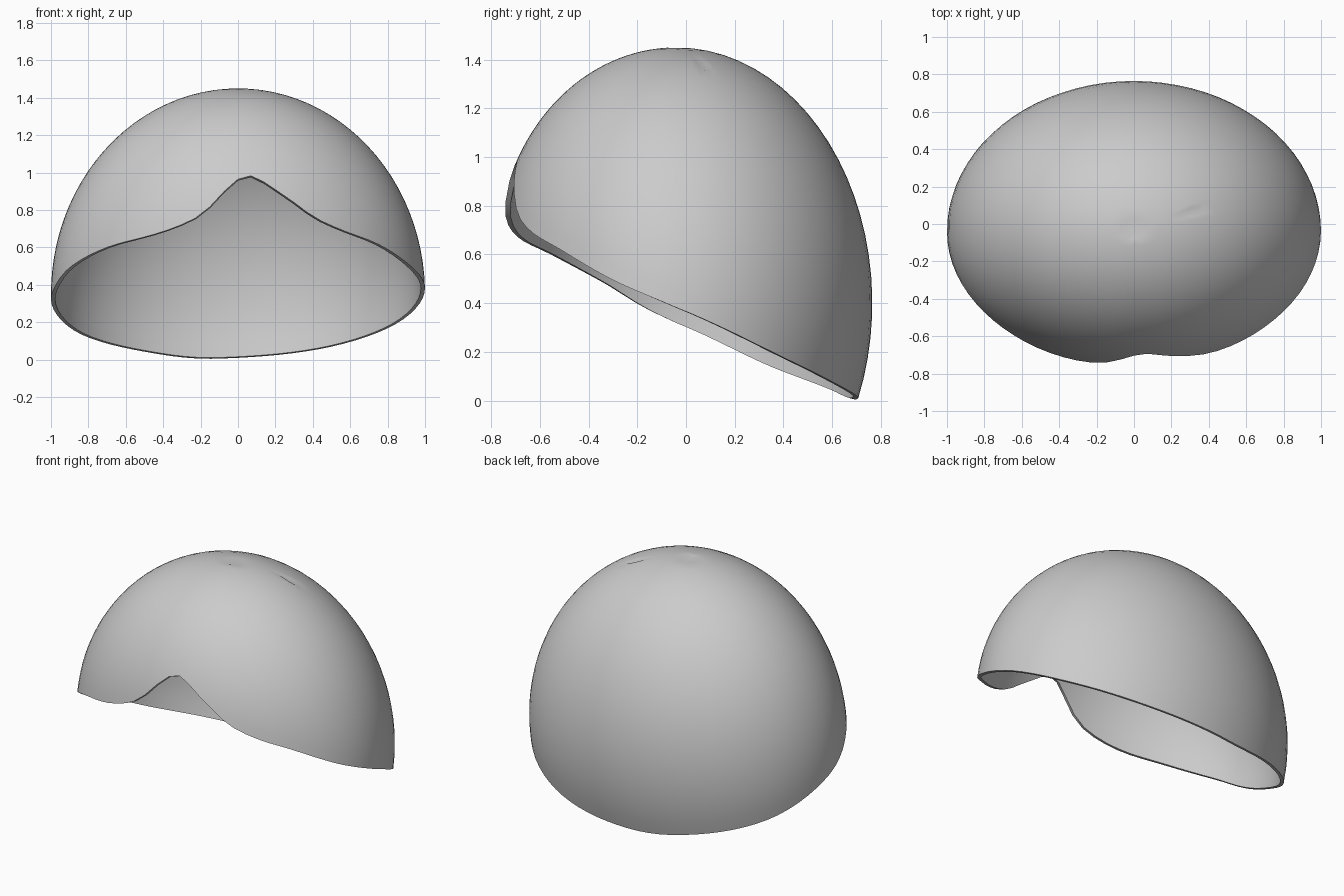
import bpy, bmesh, math
from mathutils import Vector

if "Cube" in bpy.data.objects:
    bpy.data.objects.remove(bpy.data.objects["Cube"])

# Rim height (angle in degrees around the dome, z); -90 is the front
RIM = [(-86, .985), (-75, .88), (-65, .76), (-55, .69), (-41, .62), (-20, .49), (3, .365),
       (36, .165), (65, .05), (97, .005), (115, .025), (148, .13), (175, .29),
       (190, .38), (205, .49), (225, .60), (242, .665), (252, .72), (259, .785), (268, .94)]
KNOTS = [(a - 360, z) for a, z in RIM[-3:]] + RIM + [(a + 360, z) for a, z in RIM[:3]]


def rim_z(a):
    """Smooth periodic curve through the rim heights."""
    for i in range(1, len(KNOTS) - 2):
        (a0, z0), (a1, z1), (a2, z2), (a3, z3) = KNOTS[i - 1:i + 3]
        if a1 <= a <= a2:
            h, t = a2 - a1, (a - a1) / (a2 - a1)
            m1, m2 = (z2 - z0) / (a2 - a0) * h, (z3 - z1) / (a3 - a1) * h
            return ((2*t**3 - 3*t*t + 1) * z1 + (t**3 - 2*t*t + t) * m1
                    + (3*t*t - 2*t**3) * z2 + (t**3 - t*t) * m2)


TOP, CENTRE_Y = 1.45, -0.04


def dome_point(a, f):
    """Point on the dome: f = 0 at the rim, 1 at the crown."""
    c, s = math.cos(math.radians(a)), math.sin(math.radians(a))
    depth = .805 if s > 0 else .735
    widest = .35 + s * s * (.05 if s > 0 else .25)
    h = TOP - widest
    start = math.asin((rim_z(a) - widest) / h)
    phi = start + (math.pi / 2 - start) * f
    r = math.cos(phi)
    return Vector((r * c, CENTRE_Y + depth * r * s, widest + h * math.sin(phi)))


# Dome shell with the slanted, notched opening
COLS, ROWS = 80, 24
bm = bmesh.new()
rings = [[bm.verts.new(dome_point(-90 + 360 * j / COLS, i / ROWS)) for j in range(COLS)]
         for i in range(ROWS)]
for low, high in zip(rings, rings[1:]):
    for j in range(COLS):
        k = (j + 1) % COLS
        bm.faces.new((low[j], low[k], high[k], high[j]))
# Crown with its small dimple
crown = bm.verts.new((0, CENTRE_Y, TOP - .012))
for j in range(COLS):
    bm.faces.new((rings[-1][j], rings[-1][(j + 1) % COLS], crown))
# Small dent on the upper right
dent = min(bm.verts, key=lambda v: (v.co - Vector((.34, .07, 1.38))).length)
dent.co.z -= .015

mesh = bpy.data.meshes.new("dome_shell")
bm.to_mesh(mesh)
bm.free()
shell = bpy.data.objects.new("dome_shell", mesh)
bpy.context.collection.objects.link(shell)

# Thin wall, growing inward
wall = shell.modifiers.new("wall", 'SOLIDIFY')
wall.thickness = .022
wall.offset = -1

bpy.context.view_layer.objects.active = shell
shell.select_set(True)
bpy.ops.object.modifier_apply(modifier="wall")
bpy.ops.object.shade_smooth_by_angle(angle=math.radians(50))
